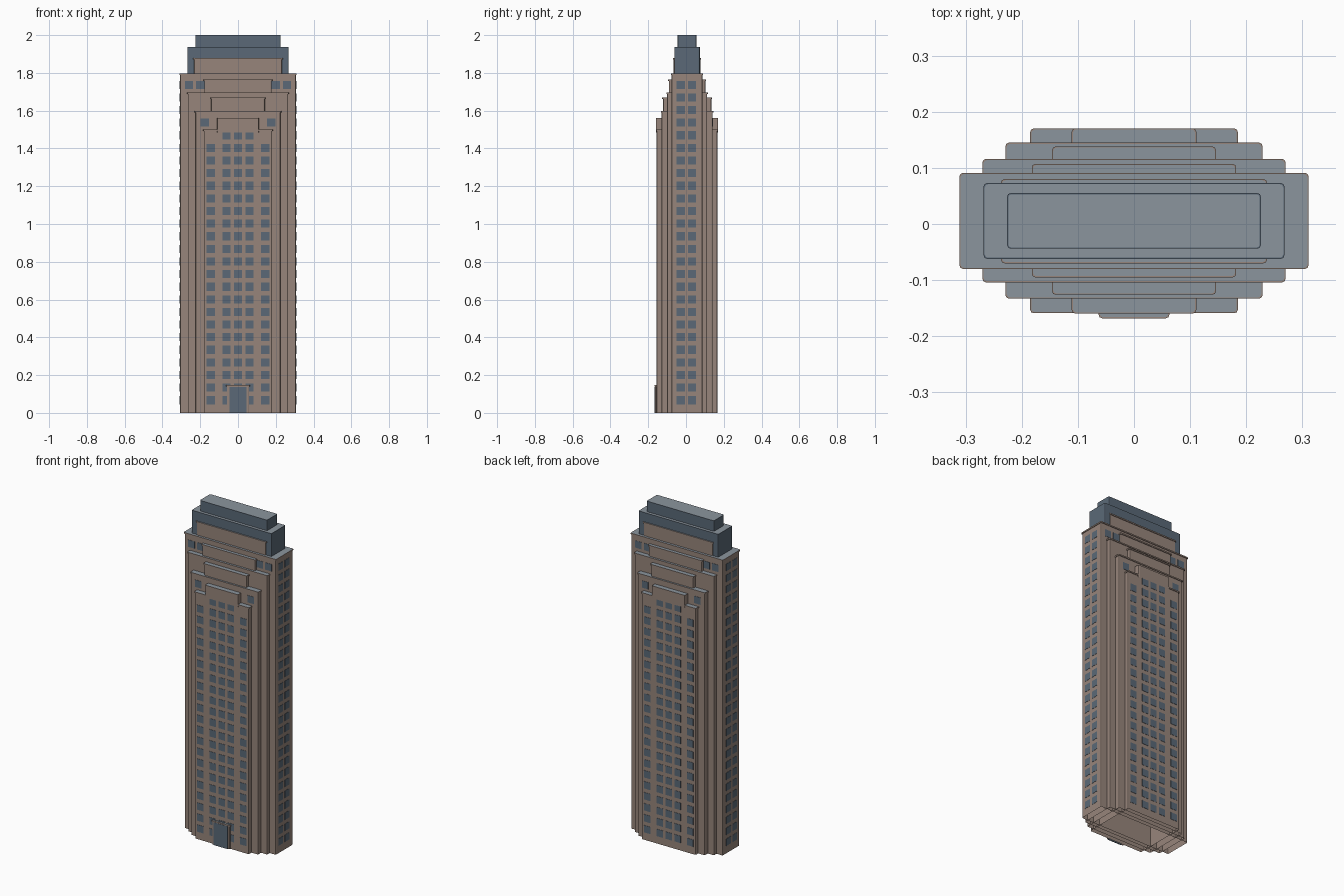
import bpy, bmesh, math
from mathutils import Matrix

if "Cube" in bpy.data.objects:
    bpy.data.objects.remove(bpy.data.objects["Cube"], do_unlink=True)


def material(name, colour):
    m = bpy.data.materials.new(name)
    m.use_nodes = True
    m.diffuse_color = (*colour, 1)
    m.node_tree.nodes["Principled BSDF"].inputs["Base Color"].default_value = (*colour, 1)
    return m


STONE = material("brown stone", (0.31, 0.235, 0.198))
SLATE = material("dark slate", (0.103, 0.141, 0.184))
ROOF = material("grey roof", (0.26, 0.30, 0.34))
LIP = 0.004


def finish(name, bm, mats):
    mesh = bpy.data.meshes.new(name)
    bm.to_mesh(mesh)
    bm.free()
    for m in mats:
        mesh.materials.append(m)
    obj = bpy.data.objects.new(name, mesh)
    bpy.context.collection.objects.link(obj)
    return obj


def ring(bm, half_w, y0, y1, z, r=0.006):
    """Rounded rectangle of vertices at height z."""
    verts = []
    cy, hy = (y0 + y1) / 2, (y1 - y0) / 2
    for i, (sx, sy) in enumerate(((1, 1), (-1, 1), (-1, -1), (1, -1))):
        for k in range(3):
            a = math.radians(90 * i + 45 * k)
            verts.append(bm.verts.new((sx * (half_w - r) + r * math.cos(a),
                                       cy + sy * (hy - r) + r * math.sin(a), z)))
    return verts


def tier(name, half_w, y0, y1, z0, z1, wall=STONE, cornice=True):
    """Open-bottomed block with an optional overhanging cornice and a roof."""
    bm = bmesh.new()
    steps = [(LIP, z0), (LIP, z1 - 0.008), (0, z1 - 0.008), (0, z1)] if cornice else [(0, z0), (0, z1)]
    steps.append((0.002, z1))
    rings = [ring(bm, half_w - d, y0 + d, y1 - d, z) for d, z in steps]
    for a, b in zip(rings, rings[1:]):
        n = len(a)
        for i in range(n):
            j = (i + 1) % n
            bm.faces.new((a[i], a[j], b[j], b[i]))
    bm.faces.new(rings[-1]).material_index = 1
    finish(name, bm, (wall, ROOF))


# Main tiers, widest and tallest first
tier("main_tower", 0.311, -0.080, 0.091, 0, 1.797)
tier("upper_setback", 0.270, -0.104, 0.116, 0, 1.697)
tier("middle_setback", 0.229, -0.133, 0.145, 0, 1.597)
tier("lower_setback", 0.185, -0.159, 0.170, 0, 1.50)

# Raised central blocks on each setback
tier("lower_parapet_block", 0.111, -0.1595, 0.1705, 1.485, 1.56, cornice=False)
tier("middle_parapet_block", 0.146, -0.126, 0.138, 1.59, 1.67)
tier("upper_parapet_block", 0.182, -0.095, 0.107, 1.69, 1.765)
tier("crown_base", 0.237, -0.070, 0.080, 1.79, 1.88)

# Dark crown
tier("crown_lower", 0.268, -0.062, 0.073, 1.79, 1.936, SLATE, False)
tier("crown_upper", 0.226, -0.044, 0.055, 1.93, 2.0, SLATE, False)

# Entrance
tier("entrance_surround", 0.063, -0.168, -0.150, 0, 0.147)


def plate(bm, x, y, z, sx, sy, sz):
    bmesh.ops.create_cube(bm, size=1, matrix=Matrix.Translation((x, y, z)) @ Matrix.Diagonal((sx, sy, sz, 1)))


bm = bmesh.new()
plate(bm, 0, -0.165, 0.069, 0.092, 0.005, 0.138)
finish("entrance_door", bm, [SLATE])

FLOOR, SIZE, THIN = 0.0668, 0.043, 0.003


def windows(name, spots, y):
    bm = bmesh.new()
    for x, row in spots:
        plate(bm, x, y, row * FLOOR, SIZE, THIN, SIZE)
    finish(name, bm, [SLATE])


# Front and back windows
shaft = [(x, r) for x in (-0.06, 0, 0.06) for r in range(1, 23)]
shaft += [(x, r) for x in (-0.144, 0.144) for r in range(1, 22)]
shoulder = [(s * 0.176, 23) for s in (-1, 1)]
top_floor = [(s * x, 26) for s in (-1, 1) for x in (0.2, 0.259)]
for part, spots, front, back in (("shaft", shaft, -0.159, 0.170),
                                 ("shoulder", shoulder, -0.133, 0.145),
                                 ("top_floor", top_floor, -0.080, 0.091)):
    windows("front_" + part + "_windows", spots, front + LIP)
    windows("back_" + part + "_windows", spots, back - LIP)

# Side windows
for side, s in (("left", 1), ("right", -1)):
    bm = bmesh.new()
    for y in (-0.028, 0.031):
        for row in range(1, 27):
            plate(bm, s * (0.311 - LIP), y, row * FLOOR, THIN, SIZE, SIZE)
    finish(side + "_side_windows", bm, [SLATE])
